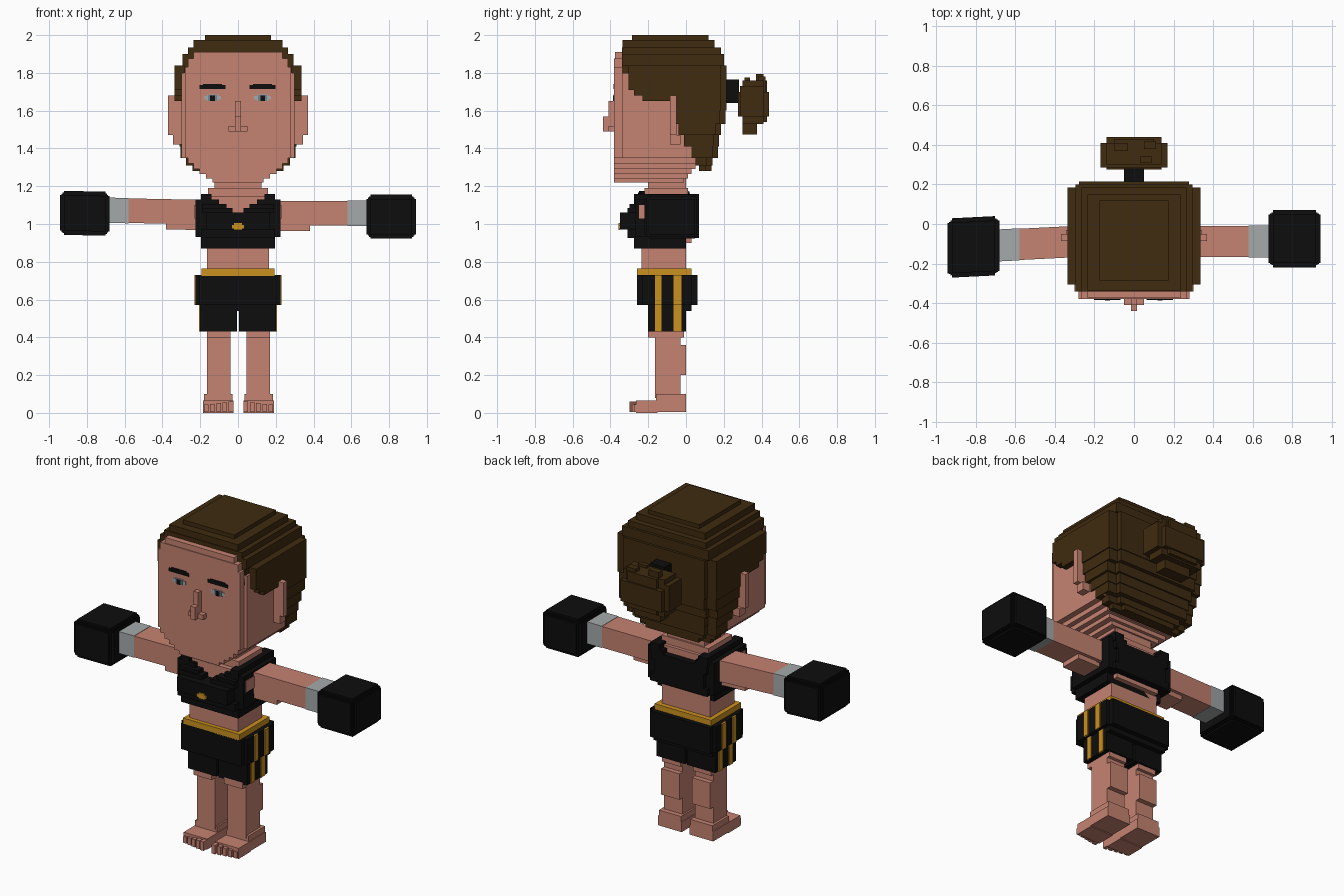
import bpy, bmesh


def material(name, rgb):
    m = bpy.data.materials.new(name)
    m.diffuse_color = (*rgb, 1)
    return m


SKIN = material("skin", (0.56, 0.225, 0.165))
HAIR = material("brown hair", (0.05, 0.024, 0.005))
BLACK = material("black cloth", (0.004, 0.004, 0.004))
GOLD = material("gold trim", (0.6, 0.28, 0.014))
WRAP = material("grey wrap", (0.38, 0.4, 0.4))
IRIS = material("blue grey iris", (0.16, 0.24, 0.28))


def blocks(name, mat, boxes, shear=None):
    """One object from boxes (x0, x1, y0, y1, z0, z1)."""
    bm = bmesh.new()
    for x0, x1, y0, y1, z0, z1 in boxes:
        verts = bmesh.ops.create_cube(bm, size=1)["verts"]
        for v in verts:
            v.co = ((x0 + x1) / 2 + v.co.x * (x1 - x0),
                    (y0 + y1) / 2 + v.co.y * (y1 - y0),
                    (z0 + z1) / 2 + v.co.z * (z1 - z0))
    if shear:
        for v in bm.verts:
            d = v.co.x + 0.3
            v.co.y += shear[0] * d
            v.co.z += shear[1] * d
    mesh = bpy.data.meshes.new(name)
    bm.to_mesh(mesh)
    bm.free()
    mesh.materials.append(mat)
    ob = bpy.data.objects.new(name, mesh)
    bpy.context.collection.objects.link(ob)
    return ob


def stepped(x0, x1, y0, y1, z0, z1, s):
    """Block with notched edges, made of three crossing boxes."""
    return [(x0, x1, y0 + s, y1 - s, z0 + s, z1 - s),
            (x0 + s, x1 - s, y0, y1, z0 + s, z1 - s),
            (x0 + s, x1 - s, y0 + s, y1 - s, z0, z1)]


def mid(w, y0, y1, z0, z1):
    return (-w, w, y0, y1, z0, z1)


def both(x0, x1, *rest):
    return [(x0, x1, *rest), (-x1, -x0, *rest)]


# Head: skull, face plate with stepped forehead, tapering jaw
blocks("head", SKIN, [
    mid(0.30, -0.34, 0.1, 1.35, 1.80),
    mid(0.28, -0.38, -0.33, 1.35, 1.83),
    mid(0.265, -0.38, -0.33, 1.83, 1.875),
    mid(0.235, -0.375, -0.33, 1.875, 1.91),
    mid(0.265, -0.38, 0.06, 1.32, 1.35),
    mid(0.235, -0.38, 0.05, 1.29, 1.32),
    mid(0.205, -0.38, 0.03, 1.265, 1.29),
    mid(0.17, -0.38, 0.01, 1.24, 1.265),
    mid(0.135, -0.38, -0.01, 1.22, 1.24)])
blocks("ears", SKIN, both(0.29, 0.37, -0.085, -0.05, 1.47, 1.68)
       + both(0.29, 0.345, -0.085, -0.03, 1.42, 1.47))
blocks("nose", SKIN, [
    mid(0.016, -0.41, -0.37, 1.57, 1.65),
    mid(0.016, -0.44, -0.37, 1.49, 1.57),
    mid(0.05, -0.41, -0.37, 1.49, 1.52)])
blocks("neck", SKIN, [mid(0.125, -0.2, 0.0, 1.18, 1.25),
                      mid(0.16, -0.22, 0.01, 1.13, 1.19)])

# Eyes and brows as thin plates
for side, c in (("left", -0.135), ("right", 0.13)):
    blocks(side + "_eye_white", WRAP, [(c - .045, c + .045, -.383, -.375, 1.658, 1.678),
                                       (c - .03, c + .03, -.383, -.375, 1.65, 1.685)])
    blocks(side + "_iris", IRIS, [(c - .024, c + .024, -.385, -.377, 1.652, 1.683)])
    blocks(side + "_pupil", BLACK, [(c - .012, c + .014, -.387, -.379, 1.65, 1.68)])
    blocks(side + "_brow", BLACK, [(c - .068, c + .068, -.385, -.377, 1.715, 1.735),
                                   (c - .05, c + .05, -.385, -.377, 1.73, 1.742)])

# Hair: stepped crown layers (half width, front, back, bottom, top)
crown = [(0.175, -0.285, 0.12, 1.97, 2.0),
         (0.235, -0.335, 0.15, 1.935, 1.975),
         (0.265, -0.34, 0.185, 1.90, 1.935),
         (0.295, -0.34, 0.20, 1.84, 1.90)]
# Side and back hair, hairline stepping back toward the nape
falls = [(0.337, -0.34, 0.215, 1.74, 1.84), (0.337, -0.31, 0.215, 1.71, 1.74),
         (0.337, -0.275, 0.215, 1.68, 1.71), (0.337, -0.23, 0.215, 1.65, 1.68),
         (0.337, -0.05, 0.215, 1.60, 1.65), (0.33, -0.05, 0.21, 1.53, 1.60),
         (0.325, -0.04, 0.185, 1.47, 1.53), (0.31, -0.01, 0.175, 1.41, 1.47),
         (0.305, 0.03, 0.17, 1.35, 1.41), (0.275, 0.05, 0.14, 1.31, 1.35),
         (0.24, 0.07, 0.135, 1.28, 1.31)]
hair = [mid(*c) for c in crown]
for w, y0, y1, z0, z1 in falls:
    hair.append(mid(w, max(y0, -0.305), y1 - 0.03, z0, z1))
    hair.append(mid(w - 0.06, max(y0, -0.05), y1, z0, z1))
    if y0 < -0.305:
        hair.append(mid(w - 0.05, y0, 0, z0, z1))
blocks("hair", HAIR, hair)
blocks("hair_tie", BLACK, [mid(0.05, 0.2, 0.28, 1.64, 1.765)])
blocks("ponytail", HAIR, [
    mid(0.17, 0.285, 0.41, 1.57, 1.73), mid(0.14, 0.275, 0.44, 1.57, 1.70),
    mid(0.14, 0.30, 0.41, 1.53, 1.76), mid(0.09, 0.30, 0.375, 1.475, 1.56),
    mid(0.10, 0.33, 0.43, 1.54, 1.76),
    (-0.1, -0.03, 0.37, 0.41, 1.72, 1.795), (0.03, 0.09, 0.31, 0.34, 1.72, 1.775),
    (0.05, 0.11, 0.38, 0.42, 1.70, 1.78)])

# Torso and waist
blocks("torso", SKIN, [mid(0.15, -0.25, 0.03, 0.9, 1.145),
                       mid(0.165, -0.235, 0.0, 0.72, 0.9)])

# Crop top in layers, open at the neck front and back:
# half width, front, back, front opening, back opening, bottom, top
top = []
for w, yf, yb, vf, vb, z0, z1 in [
        (0.195, -0.275, 0.0, 0, 0, 0.87, 0.925),
        (0.195, -0.31, 0.07, 0, 0, 0.925, 0.97),
        (0.17, -0.35, 0.07, 0, 0, 0.97, 1.06),
        (0.19, -0.31, 0.07, 0.03, 0, 1.06, 1.085),
        (0.19, -0.30, 0.07, 0.06, 0, 1.085, 1.105),
        (0.195, -0.275, 0.07, 0.10, 0.11, 1.105, 1.13),
        (0.195, -0.275, 0.07, 0.14, 0.13, 1.13, 1.16)]:
    top += both(vf, w, yf, -0.1, z0, z1) + both(vb, w, -0.1, yb, z0, z1)
top += both(0.15, 0.225, -0.27, 0.05, 0.93, 1.13)
blocks("crop_top", BLACK, top)
blocks("armhole_skin", SKIN, both(0.22, 0.229, -0.25, -0.16, 1.03, 1.10))
blocks("top_emblem", GOLD, [mid(0.033, -0.357, -0.349, 0.975, 0.995),
                            mid(0.02, -0.357, -0.349, 0.968, 1.004)])

# Shorts with waistband and side stripes
blocks("waistband", GOLD, [mid(0.193, -0.26, 0.03, 0.725, 0.765)])
blocks("shorts", BLACK, [
    mid(0.205, -0.26, 0.06, 0.57, 0.73),
    mid(0.224, -0.23, 0.03, 0.57, 0.73),
    mid(0.20, -0.2, 0.03, 0.54, 0.57)]
    + both(0.006, 0.2, -0.2, 0.0, 0.43, 0.54))
stripes = []
for y0, y1 in ((-0.165, -0.13), (-0.065, -0.025)):
    stripes += both(0.22, 0.23, y0, y1, 0.57, 0.73)
    stripes += both(0.196, 0.206, y0, y1, 0.43, 0.57)
blocks("short_stripes", GOLD, stripes)

# Legs and feet with toes
for side, s, off in (("left", -1, 0.0), ("right", 1, 0.005)):
    def limb(a, b, *rest):
        x = sorted((s * a + off, s * b + off))
        return (*x, *rest)
    blocks(side + "_leg", SKIN, [
        limb(0.04, 0.165, -0.165, -0.03, 0.08, 0.44),
        limb(0.04, 0.165, -0.2, -0.01, 0.40, 0.44),
        limb(0.04, 0.165, -0.1, 0.0, 0.2, 0.36)])
    foot = [limb(0.025, 0.185, -0.17, 0.0, 0.005, 0.065),
            limb(0.03, 0.18, -0.16, 0.0, 0.065, 0.1),
            limb(0.025, 0.185, -0.265, -0.15, 0.0, 0.065)]
    for i in range(5):
        a = 0.025 + i * 0.033
        foot.append(limb(a, a + 0.024, -0.3 + 0.006 * i, -0.26, 0.005, 0.06 - 0.004 * i))
    blocks(side + "_foot", SKIN, foot)

# Arms, wrist wraps and gloves; the left arm slants slightly
slant = (0.05, -0.02)
for side, s, sh, dz in (("left", -1, slant, 0.005), ("right", 1, None, -0.003)):
    def arm(a, b, y0, y1, z0, z1):
        return (*sorted((s * a, s * b)), y0, y1, z0 + dz, z1 + dz)
    blocks(side + "_arm", SKIN, [
        arm(0.15, 0.585, -0.168, -0.01, 0.995, 1.125),
        arm(0.2, 0.38, -0.165, -0.03, 0.965, 1.0),
        arm(0.15, 0.25, -0.16, -0.02, 0.99, 1.10)], sh)
    blocks(side + "_wrist_wrap", WRAP, [
        arm(0.58, 0.70, -0.17, -0.008, 0.993, 1.127)], sh)
    y0, y1 = (-0.24, 0.06) if s < 0 else (-0.22, 0.07)
    glove = stepped(*arm(0.68, 0.942, y0, y1, 0.925, 1.158), 0.022)
    glove += stepped(*arm(0.688, 0.934, y0 + .012, y1 - .012, 0.935, 1.148), 0.006)
    blocks(side + "_glove", BLACK, glove, sh)
